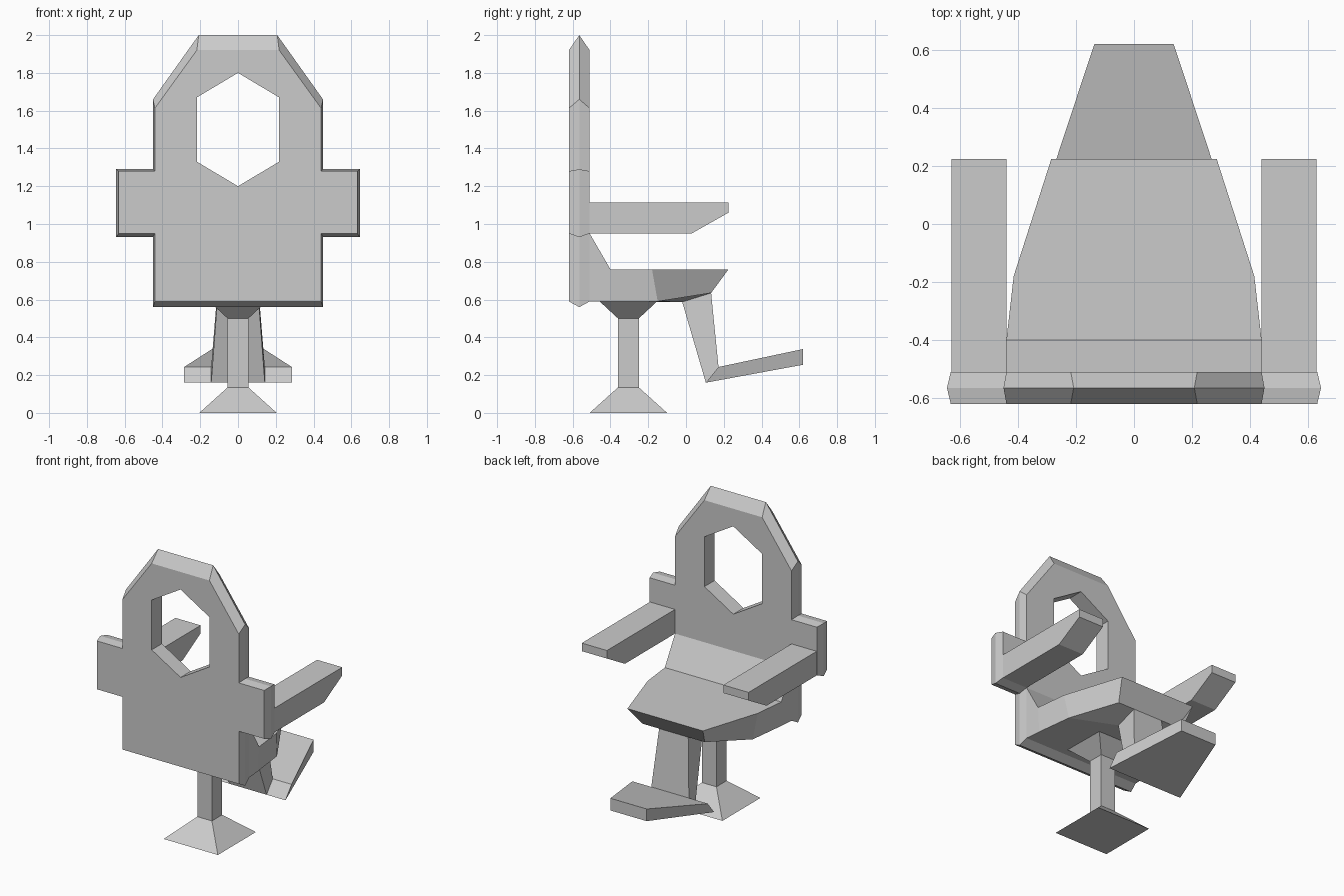
import bpy, bmesh

if "Cube" in bpy.data.objects:
    bpy.data.objects.remove(bpy.data.objects["Cube"])


def make(name, verts, faces, mirror=False):
    mesh = bpy.data.meshes.new(name)
    bm = bmesh.new()
    vs = [bm.verts.new(v) for v in verts]
    for f in faces:
        bm.faces.new([vs[i] for i in f])
    bmesh.ops.recalc_face_normals(bm, faces=bm.faces)
    bm.to_mesh(mesh)
    bm.free()
    ob = bpy.data.objects.new(name, mesh)
    bpy.context.collection.objects.link(ob)
    if mirror:
        mod = ob.modifiers.new("mirror", 'MIRROR')
        mod.use_clip = True
    return ob


def loft(name, rings, mirror=False):
    """Skin equal-length rings of points and cap both ends."""
    n, m = len(rings[0]), len(rings)
    verts = [p for r in rings for p in r]
    faces = [(k * n + i, k * n + (i + 1) % n, (k + 1) * n + (i + 1) % n, (k + 1) * n + i)
             for k in range(m - 1) for i in range(n)]
    faces += [range(n), range((m - 1) * n, m * n)]
    return make(name, verts, faces, mirror)


def square(r, z, y=-0.305):
    return [(-r, y - r, z), (r, y - r, z), (r, y + r, z), (-r, y + r, z)]


def bar(w, y0, z0, y1, z1):
    """Ring of a flat bar: half width w, lower and upper edge positions."""
    return [(-w, y0, z0), (w, y0, z0), (w, y1, z1), (-w, y1, z1)]


# Backrest: half outline with ridge around the rim and a hexagonal opening
face = [(0, 1.92), (0.218, 1.92), (0.44, 1.613), (0.44, 1.28), (0.632, 1.28),
        (0.632, 0.95), (0.44, 0.95), (0.44, 0.59), (0, 0.59)]
ridge = [(0, 2.0), (0.208, 2.0), (0.45, 1.66), (0.45, 1.29), (0.645, 1.29),
         (0.645, 0.93), (0.45, 0.93), (0.45, 0.56), (0, 0.56)]
hole = [(0, 1.2), (0.218, 1.33), (0.218, 1.67), (0, 1.8)]
n, h = len(face), len(hole)
plate = face + hole
s = len(plate)
verts = [(x, y, z) for y in (-0.62, -0.51) for x, z in plate]
verts += [(x, -0.565, z) for x, z in ridge]
faces = [range(s), range(s, 2 * s)]
for base in (0, s):
    faces += [(base + i, base + i + 1, 2 * s + i + 1, 2 * s + i) for i in range(n - 1)]
faces += [(n + i, n + i + 1, s + n + i + 1, s + n + i) for i in range(h - 1)]
make("backrest", verts, faces, mirror=True)

# Armrests
arm = [(-0.51, 1.115), (0.225, 1.115), (0.225, 1.06), (0.03, 0.95), (-0.51, 0.95)]
loft("armrests", [[(x, y, z) for y, z in arm] for x in (0.44, 0.63)], mirror=True)

# Seat: stations of top corner, bottom corner and inner underside point
stations = [((0.44, -0.51, 0.95), (0.44, -0.51, 0.59), (0.11, -0.51, 0.59)),
            ((0.44, -0.40, 0.76), (0.43, -0.40, 0.59), (0.11, -0.40, 0.59)),
            ((0.415, -0.18, 0.76), (0.40, -0.15, 0.59), (0.11, -0.02, 0.587)),
            ((0.285, 0.225, 0.76), (0.235, 0.133, 0.635), (0.11, 0.133, 0.635))]
loft("seat", [list(st) + [(-x, y, z) for x, y, z in reversed(st)] for st in stations])

# Pedestal: flared foot, column and flared top
loft("pedestal", [square(0.205, 0), square(0.055, 0.135), square(0.055, 0.5), square(0.152, 0.59)])

# Leg support and footrest
loft("leg_support", [bar(0.11, -0.02, 0.587, 0.133, 0.635), bar(0.142, 0.105, 0.16, 0.172, 0.243)])
loft("footrest", [bar(0.285, 0.105, 0.16, 0.172, 0.243), bar(0.137, 0.62, 0.255, 0.62, 0.338)])
